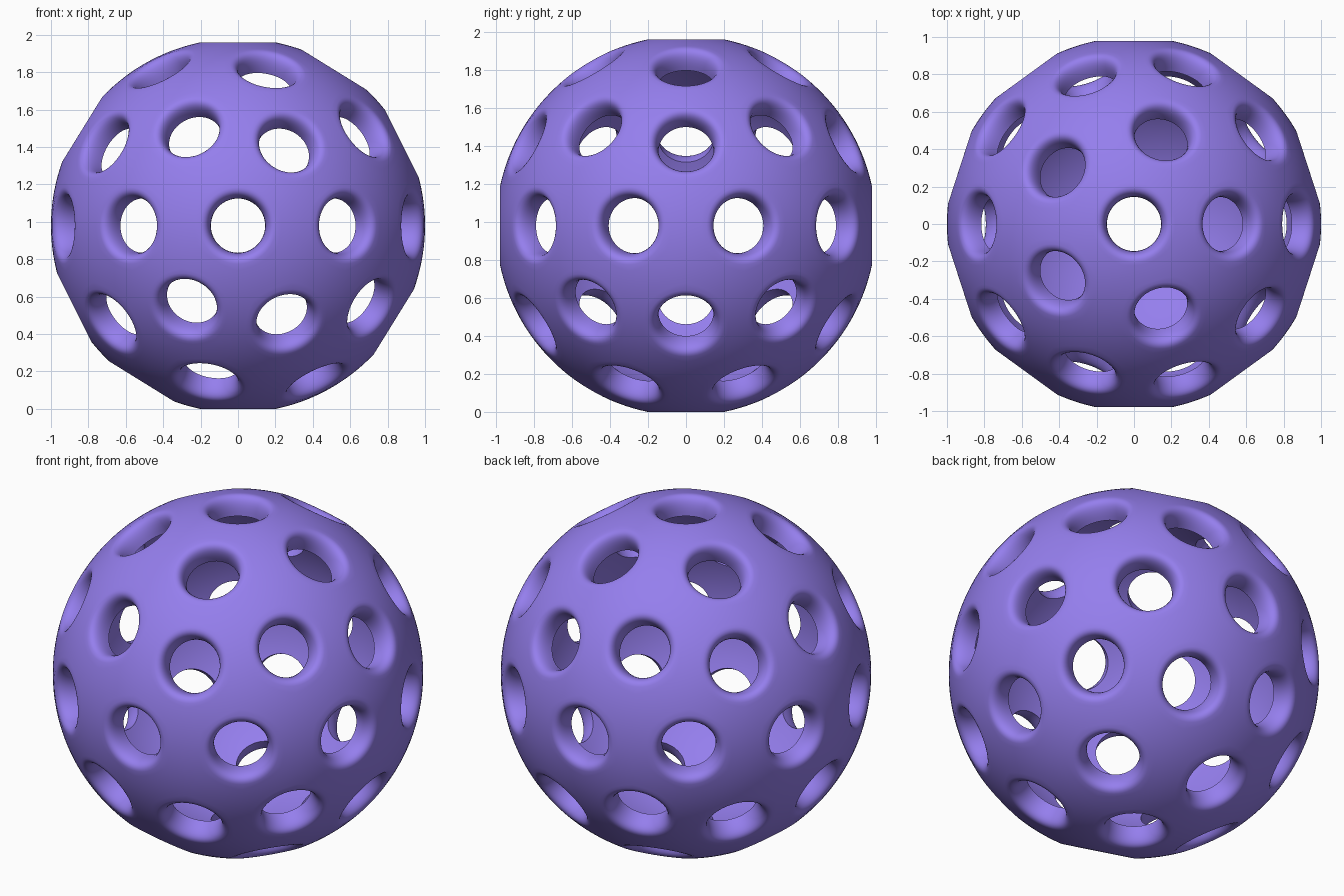
import bpy, bmesh
from mathutils import Vector

if "Cube" in bpy.data.objects:
    bpy.data.objects.remove(bpy.data.objects["Cube"])

SEG = 5          # boundary steps on each half of a sector
RINGS = 4        # rings between cell boundary and hole rim
RIM, RIM_D = 0.205, 0.979      # outer lip of a hole: radius, distance from centre
BORE, BORE_D = 0.145, 0.87     # straight bore at the inner surface
INNER = (BORE ** 2 + BORE_D ** 2) ** 0.5


def lip_profile(n=9):
    """Rounded lip from the sphere surface down into the bore."""
    pts = []
    for i in range(n + 1):
        t = i / n
        a, b, c = (1 - t) ** 2, 2 * t * (1 - t), t * t
        pts.append((a * RIM + (b + c) * BORE,
                    a * RIM_D + b * 0.987 + c * BORE_D))
    return pts


PROFILE = lip_profile()


def strip(axis, q):
    """Points from the cell boundary, over the lip, through the bore, back inside."""
    side = (q - axis * q.dot(axis)).normalized()
    ring = lambda r, d: side * r + axis * d
    rim = ring(RIM, RIM_D).normalized()
    bore = ring(BORE, BORE_D).normalized()
    outer = [q.lerp(rim, i / RINGS).normalized() for i in range(RINGS)]
    lip = [ring(r, d) for r, d in PROFILE]
    inner = [bore.lerp(q, i / RINGS).normalized() * INNER for i in range(1, RINGS + 1)]
    return outer + lip + inner


# Hole axes: the 42 vertices of a twice-divided icosahedron
guide = bmesh.new()
bmesh.ops.create_icosphere(guide, subdivisions=2, radius=1)
tris = [[v.co.normalized() for v in f.verts] for f in guide.faces]
guide.free()

# Shell: three sectors per triangle, one around each corner's hole
bm = bmesh.new()
for tri in tris:
    mid = sum(tri, Vector()).normalized()
    for i in range(3):
        a, b, c = tri[i], tri[(i + 1) % 3], tri[(i + 2) % 3]
        m1, m2 = (a + b).normalized(), (a + c).normalized()
        edge = [m1.lerp(mid, k / SEG).normalized() for k in range(SEG)]
        edge += [mid.lerp(m2, k / SEG).normalized() for k in range(SEG + 1)]
        cols = [[bm.verts.new(p) for p in strip(a, q)] for q in edge]
        for u, v in zip(cols, cols[1:]):
            for j in range(len(u) - 1):
                bm.faces.new((u[j], v[j], v[j + 1], u[j + 1]))
bmesh.ops.remove_doubles(bm, verts=bm.verts[:], dist=1e-4)
bmesh.ops.recalc_face_normals(bm, faces=bm.faces[:])

# Stand it on the ground
low = min(v.co.z for v in bm.verts)
bmesh.ops.translate(bm, verts=bm.verts[:], vec=(0, 0, -low))

mesh = bpy.data.meshes.new("perforated_sphere")
bm.to_mesh(mesh)
bm.free()
ball = bpy.data.objects.new("perforated_sphere", mesh)
bpy.context.collection.objects.link(ball)

mat = bpy.data.materials.new("violet")
mat.diffuse_color = (0.30, 0.21, 0.85, 1)
mat.use_nodes = True
mat.node_tree.nodes["Principled BSDF"].inputs["Base Color"].default_value = mat.diffuse_color
mesh.materials.append(mat)

bpy.context.view_layer.objects.active = ball
ball.select_set(True)
bpy.ops.object.shade_smooth_by_angle(angle=0.7)
